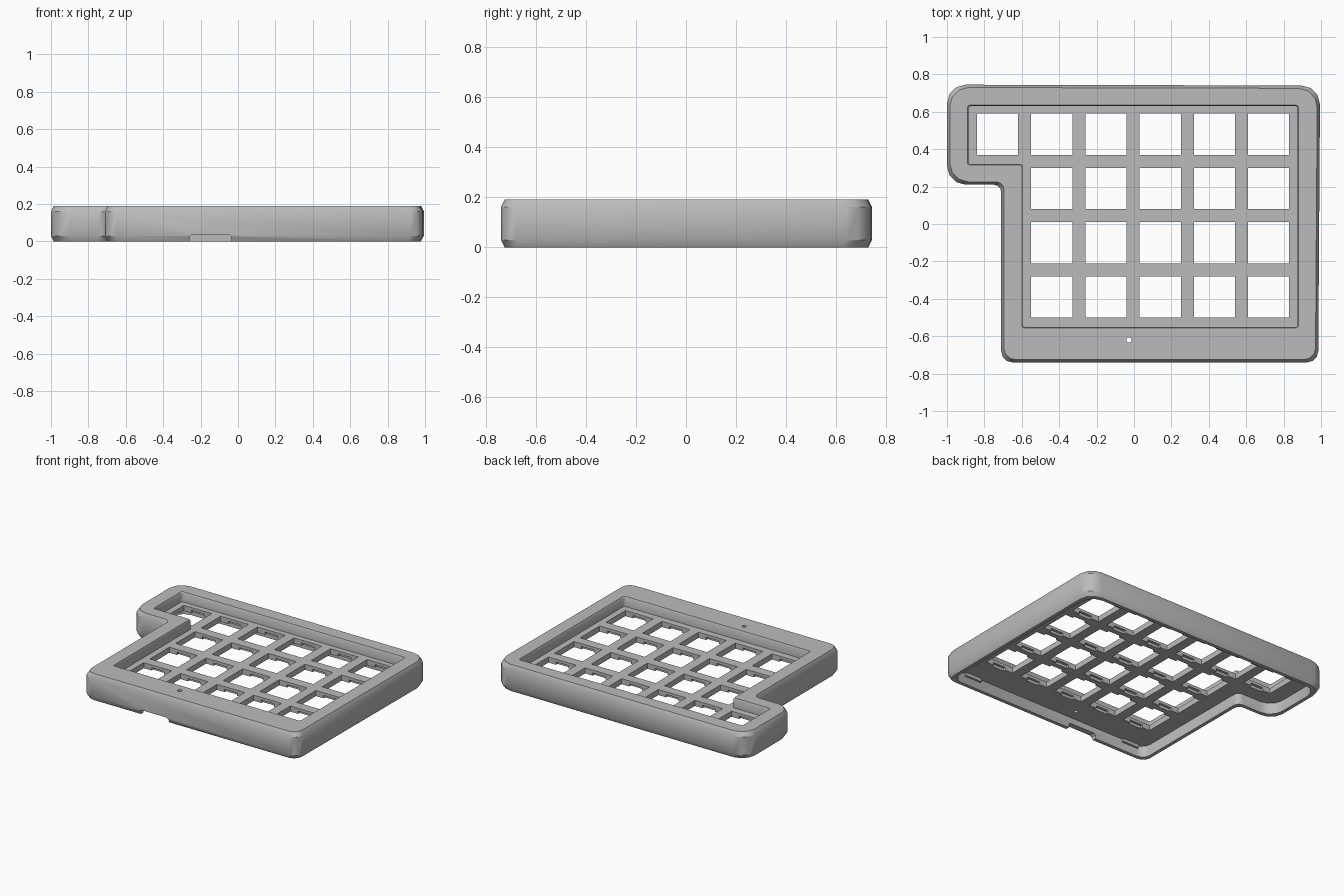
import bpy, bmesh, math

cube = bpy.data.objects.get("Cube")
if cube:
    bpy.data.objects.remove(cube, do_unlink=True)

grey = bpy.data.materials.new("case_grey")
grey.use_nodes = True
grey.diffuse_color = (0.5, 0.5, 0.5, 1)
grey.node_tree.nodes["Principled BSDF"].inputs["Base Color"].default_value = (0.5, 0.5, 0.5, 1)


def new_object(name, bm):
    bmesh.ops.recalc_face_normals(bm, faces=bm.faces)
    mesh = bpy.data.meshes.new(name)
    bm.to_mesh(mesh)
    bm.free()
    mesh.materials.append(grey)
    obj = bpy.data.objects.new(name, mesh)
    bpy.context.collection.objects.link(obj)
    return obj


def rounded(corners, inset, segments):
    """Outline of a right-angled shape; each corner is x, y, outward signs, radius."""
    pts = []
    n = len(corners)
    for i, (x, y, sx, sy, r) in enumerate(corners):
        px, py = corners[i - 1][:2]
        nx, ny = corners[(i + 1) % n][:2]
        lp, ln = math.hypot(px - x, py - y), math.hypot(nx - x, ny - y)
        ax, ay = (px - x) / lp * r, (py - y) / lp * r
        bx, by = (nx - x) / ln * r, (ny - y) / ln * r
        x, y = x - inset * sx, y - inset * sy
        for k in range(segments + 1):
            t = k / segments * math.pi / 2
            u, v = 1 - math.sin(t), 1 - math.cos(t)
            pts.append((x + ax * u + bx * v, y + ay * u + by * v))
    return pts


def loft(name, corners, levels, segments=3):
    """Stack outlines given as (z, inset) into a closed solid."""
    bm = bmesh.new()
    rings = [[bm.verts.new((x, y, z)) for x, y in rounded(corners, d, segments)]
             for z, d in levels]
    for low, high in zip(rings, rings[1:]):
        for i in range(len(low)):
            j = (i + 1) % len(low)
            bm.faces.new((low[i], low[j], high[j], high[i]))
    bm.faces.new(rings[0])
    bm.faces.new(rings[-1])
    return new_object(name, bm)


def boxes(name, items):
    """One object from boxes given as centre and size."""
    bm = bmesh.new()
    for (cx, cy, cz), (sx, sy, sz) in items:
        verts = bmesh.ops.create_cube(bm, size=1)["verts"]
        for v in verts:
            v.co = (cx + v.co.x * sx, cy + v.co.y * sy, cz + v.co.z * sz)
    return new_object(name, bm)


def cut(target, cutter):
    cutter.hide_render = True
    mod = target.modifiers.new("cut", 'BOOLEAN')
    mod.operation = 'DIFFERENCE'
    mod.solver = 'EXACT'
    mod.object = cutter
    bpy.context.view_layer.objects.active = target
    bpy.ops.object.modifier_apply(modifier=mod.name)
    bpy.data.objects.remove(cutter, do_unlink=True)


HEIGHT, PLATE_TOP, PLATE_BOTTOM, WALL = 0.19, 0.12, 0.08, 0.04

# Outer shell with a step at the left
outline = [
    (0.985, -0.74, 1, -1, 0.06), (0.995, 0.74, 1, 1, 0.1),
    (-1.0, 0.745, -1, 1, 0.1), (-1.0, 0.21, -1, -1, 0.1),
    (-0.71, 0.21, -1, -1, 0.04), (-0.71, -0.74, -1, -1, 0.06)]
case = loft("keyboard_case", outline,
            [(0, 0.015), (0.03, 0), (HEIGHT - 0.03, 0), (HEIGHT, 0.015)])

# Sunken tray around the keys, with a small bevel at its mouth
tray = [(x, y, sx, sy, 0.012) for x, y, sx, sy in (
    (0.88, -0.555, 1, -1), (0.88, 0.635, 1, 1), (-0.89, 0.635, -1, 1),
    (-0.89, 0.315, -1, -1), (-0.6, 0.315, -1, -1), (-0.6, -0.555, -1, -1))]
cut(case, loft("tray_cutter", tray,
               [(PLATE_TOP, 0.005), (HEIGHT - 0.01, 0.005), (HEIGHT + 0.01, -0.005)]))

# Hollow underside
cut(case, loft("hollow_cutter", outline, [(-0.1, WALL), (PLATE_BOTTOM, WALL)]))

# Key openings: six in the back row, five in the others
PITCH, KEY = 0.29, 0.22
keys = [(-0.73 + PITCH * c, 0.48 - PITCH * r)
        for r in range(4) for c in range(6) if r == 0 or c > 0]
cut(case, boxes("key_cutter", [((x, y, 0.1), (KEY, KEY, 0.15)) for x, y in keys]))

# Clip recesses under the front and back edge of each opening
cut(case, boxes("clip_cutter", [((x, y, PLATE_BOTTOM), (0.1, KEY + 0.035, 0.04))
                                for x, y in keys]))

# Cable opening in the front wall
bm = bmesh.new()
slot = [(-0.26, -0.02), (-0.035, -0.02), (-0.035, 0.025), (-0.047, 0.037),
        (-0.248, 0.037), (-0.26, 0.025)]
ends = [[bm.verts.new((x, y, z)) for x, z in slot] for y in (-0.8, -0.68)]
for ring in ends:
    bm.faces.new(ring)
for i in range(len(slot)):
    j = (i + 1) % len(slot)
    bm.faces.new((ends[0][i], ends[0][j], ends[1][j], ends[1][i]))
cut(case, new_object("cable_cutter", bm))

# Pin hole in the front rim
bm = bmesh.new()
bmesh.ops.create_cone(bm, cap_ends=True, segments=16, radius1=0.014, radius2=0.014, depth=0.4)
bmesh.ops.translate(bm, verts=bm.verts, vec=(-0.027, -0.62, 0.13))
cut(case, new_object("pin_cutter", bm))

# Small lugs inside the front wall
lugs = boxes("inner_lugs", [((x, -0.695, 0.07), (0.13, 0.02, 0.025)) for x in (0.78, -0.55)])

bpy.ops.object.select_all(action='DESELECT')
case.select_set(True)
bpy.context.view_layer.objects.active = case
bpy.ops.object.shade_smooth_by_angle(angle=math.radians(31))
